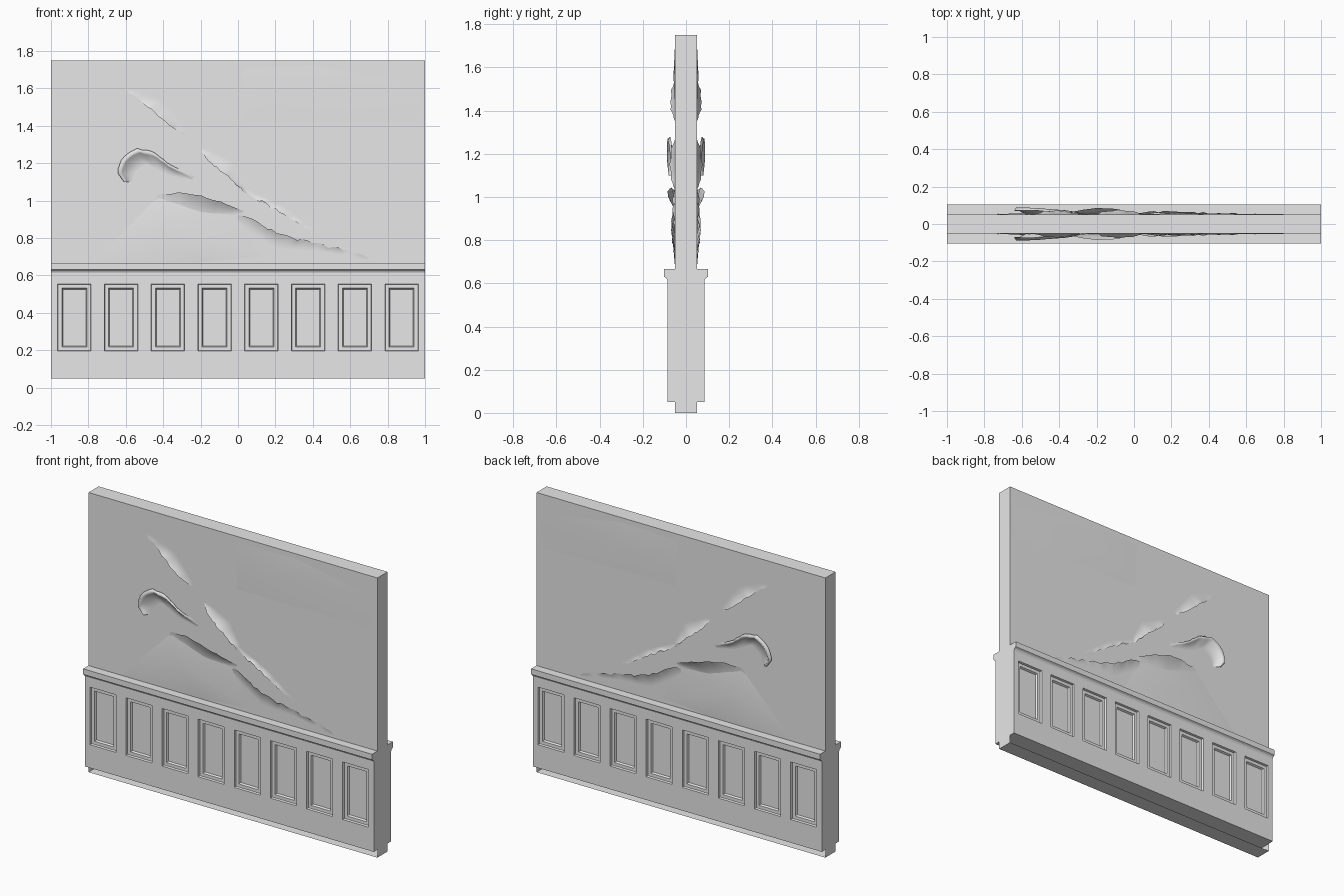
import bpy, bmesh, random
from mathutils import Vector

random.seed(4)
cube = bpy.data.objects.get("Cube")
if cube:
    bpy.data.objects.remove(cube, do_unlink=True)

plaster = bpy.data.materials.new("plain_grey")
plaster.use_nodes = True
GREY = (0.8, 0.8, 0.8, 1)
plaster.diffuse_color = GREY
plaster.node_tree.nodes["Principled BSDF"].inputs["Base Color"].default_value = GREY

WALL = 0.05      # half thickness of the wall
DADO = 0.086     # half thickness of the panelling


def finish(name, bm, mirror=False, smooth=False):
    mesh = bpy.data.meshes.new(name)
    bm.to_mesh(mesh)
    bm.free()
    mesh.materials.append(plaster)
    obj = bpy.data.objects.new(name, mesh)
    bpy.context.collection.objects.link(obj)
    if mirror:
        mod = obj.modifiers.new("both_faces", "MIRROR")
        mod.use_axis = (False, True, False)
        mod.use_mirror_merge = False
    if smooth:
        for poly in mesh.polygons:
            poly.use_smooth = True
    return obj


def face_front(bm):
    """Turn every face towards the front."""
    bm.normal_update()
    bmesh.ops.reverse_faces(bm, faces=[f for f in bm.faces if f.normal.y > 0])


def extrude_profile(name, half):
    """Symmetrical (y, z) half profile run along the full width."""
    ring = half + [(-y, z) for y, z in reversed(half)]
    bm = bmesh.new()
    ends = [[bm.verts.new((x, y, z)) for y, z in ring] for x in (-1, 1)]
    for end in ends:
        bm.faces.new(end)
    for i in range(len(ring)):
        j = (i + 1) % len(ring)
        bm.faces.new((ends[0][i], ends[0][j], ends[1][j], ends[1][i]))
    bmesh.ops.recalc_face_normals(bm, faces=bm.faces)
    return finish(name, bm)


def quads(name, faces):
    bm = bmesh.new()
    for pts in faces:
        bm.faces.new([bm.verts.new(p) for p in pts])
    return finish(name, bm)


# Main wall and moulded rail
extrude_profile("wall", [(WALL, 0.05), (WALL, 1.75)])
extrude_profile("chair_rail", [(DADO, 0.615), (0.092, 0.625), (0.103, 0.632), (0.103, 0.667)])

# Open base channel: a floor and two ends
quads("base_channel", [
    [(-1, -WALL, 0), (-1, WALL, 0), (1, WALL, 0), (1, -WALL, 0)]] + [
    [(x, -WALL * x, 0), (x, WALL * x, 0), (x, WALL * x, 0.05), (x, -WALL * x, 0.05)]
    for x in (-1, 1)])

# Panelling ends and underside
quads("panelling_ends", [
    [(-1, -DADO, 0.05), (-1, DADO, 0.05), (1, DADO, 0.05), (1, -DADO, 0.05)]] + [
    [(x, -DADO * x, 0.05), (x, DADO * x, 0.05), (x, DADO * x, 0.62), (x, -DADO * x, 0.62)]
    for x in (-1, 1)])

# Panelling face with eight recessed panels
xs = [-1] + [c + d for c in [-0.875 + 0.25 * i for i in range(8)] for d in (-0.09, 0.09)] + [1]
zs = [0.05, 0.195, 0.555, 0.62]
bm = bmesh.new()
grid = [[bm.verts.new((x, -DADO, z)) for z in zs] for x in xs]
panels = []
for i in range(len(xs) - 1):
    for k in range(3):
        f = bm.faces.new((grid[i][k], grid[i + 1][k], grid[i + 1][k + 1], grid[i][k + 1]))
        if k == 1 and i % 2 == 1:
            panels.append(f)
bm.normal_update()
for width, depth in ((0.005, -0.012), (0.028, 0), (0.008, -0.012)):
    bmesh.ops.inset_individual(bm, faces=panels, thickness=width, depth=depth)
finish("panelling", bm, mirror=True)


def sample(pts, n):
    """Evenly spaced points along a polyline."""
    pts = [Vector(p) for p in pts]
    lens = [(b - a).length for a, b in zip(pts, pts[1:])]
    out = []
    for i in range(n + 1):
        d = sum(lens) * i / n
        k = 0
        while k < len(lens) - 1 and d > lens[k]:
            d -= lens[k]
            k += 1
        out.append(pts[k].lerp(pts[k + 1], min(1, d / lens[k])))
    return out


def flap(name, edge, anchor, n=18, rag=0.006, curl=0.0):
    """Sheet lifted along a torn edge (x, z, lift), settling onto the wall at the anchor line."""
    bm = bmesh.new()
    tear = sample(edge, n)
    base = sample([(x, z, 0) for x, z in anchor], n)
    rows = []
    for i, (e, a) in enumerate(zip(tear, base)):
        inner = 0 < i < n
        if inner:
            e = e + Vector((0, random.uniform(-rag, rag), random.uniform(-rag, rag) * 0.5))
        row = []
        if curl:
            out = (e - a).normalized() * curl
            row.append((e.x + out.x, e.y + out.y, e.z * 0.6))
        for k in range(7):
            t = k / 6
            p = e.lerp(a, t)
            row.append((p.x, p.y, e.z * (1 - t) ** 2))
        rows.append([bm.verts.new((x, -WALL - 0.0006 - max(0, h), z)) for x, z, h in row])
    for r, s in zip(rows, rows[1:]):
        for k in range(len(r) - 1):
            bm.faces.new((r[k], s[k], s[k + 1], r[k + 1]))
    face_front(bm)
    return finish(name, bm, mirror=True, smooth=True)


def swell(name, peak, rim):
    """Shallow faceted bulge rising from a flat rim to a peak (x, z, lift)."""
    bm = bmesh.new()
    top = bm.verts.new((peak[0], -WALL - peak[2], peak[1]))
    ring = [bm.verts.new((x, -WALL - 0.0003, z)) for x, z in rim]
    for a, b in zip(ring, ring[1:] + ring[:1]):
        bm.faces.new((top, a, b))
    face_front(bm)
    return finish(name, bm, mirror=True, smooth=True)


# Shallow bulges in the surface
swell("upper_bulge", (0.22, 1.56, 0.008),
      [(0.03, 1.42), (0.02, 1.71), (0.42, 1.72), (0.98, 1.62), (0.95, 1.42)])
swell("lower_bulge", (-0.38, 0.87, 0.018),
      [(-0.42, 1.03), (-0.77, 0.67), (-0.2, 0.67), (0.12, 0.7), (0.0, 0.92)])

# Long diagonal tear, upper and middle lengths
flap("upper_tear",
     [(-0.64, 1.62, 0), (-0.53, 1.54, 0.004), (-0.48, 1.5, 0.016), (-0.38, 1.41, 0.022), (-0.29, 1.35, 0)],
     [(-0.62, 1.63), (-0.4, 1.53), (-0.27, 1.37)])
flap("middle_tear",
     [(-0.2, 1.27, 0), (-0.17, 1.22, 0.015), (-0.08, 1.15, 0.026), (0.02, 1.06, 0.014), (0.04, 1.04, 0)],
     [(-0.18, 1.28), (-0.02, 1.2), (0.06, 1.05)])
flap("lower_tear",
     [(0.02, 1.06, 0), (0.1, 1.01, 0.008), (0.2, 0.95, 0.008), (0.34, 0.87, 0.006), (0.43, 0.82, 0)],
     [(0.03, 1.07), (0.24, 0.97), (0.44, 0.83)], rag=0.009)

# Lifted lip over the lower bulge and the ragged tear beyond it
flap("lifted_lip",
     [(-0.43, 1.03, 0.002), (-0.3, 1.045, 0.02), (-0.2, 1.025, 0.036), (-0.08, 0.99, 0.028), (0.03, 0.945, 0)],
     [(-0.45, 0.99), (-0.2, 0.9), (0.02, 0.93)], rag=0.003)
flap("ragged_tear",
     [(0.0, 0.92, 0.004), (0.09, 0.89, 0.016), (0.22, 0.82, 0.014), (0.4, 0.77, 0.008), (0.56, 0.74, 0.005), (0.7, 0.69, 0)],
     [(0.0, 0.88), (0.2, 0.75), (0.45, 0.73), (0.68, 0.685)], n=26, rag=0.009)

# Hooked tear with a curled edge
flap("curled_flap",
     [(-0.6, 1.1, 0.03), (-0.635, 1.15, 0.036), (-0.61, 1.22, 0.038), (-0.54, 1.27, 0.036),
      (-0.45, 1.25, 0.03), (-0.36, 1.18, 0.022), (-0.24, 1.12, 0)],
     [(-0.57, 1.1), (-0.55, 1.16), (-0.49, 1.2), (-0.38, 1.14), (-0.25, 1.11)],
     n=22, rag=0.002, curl=0.014)
